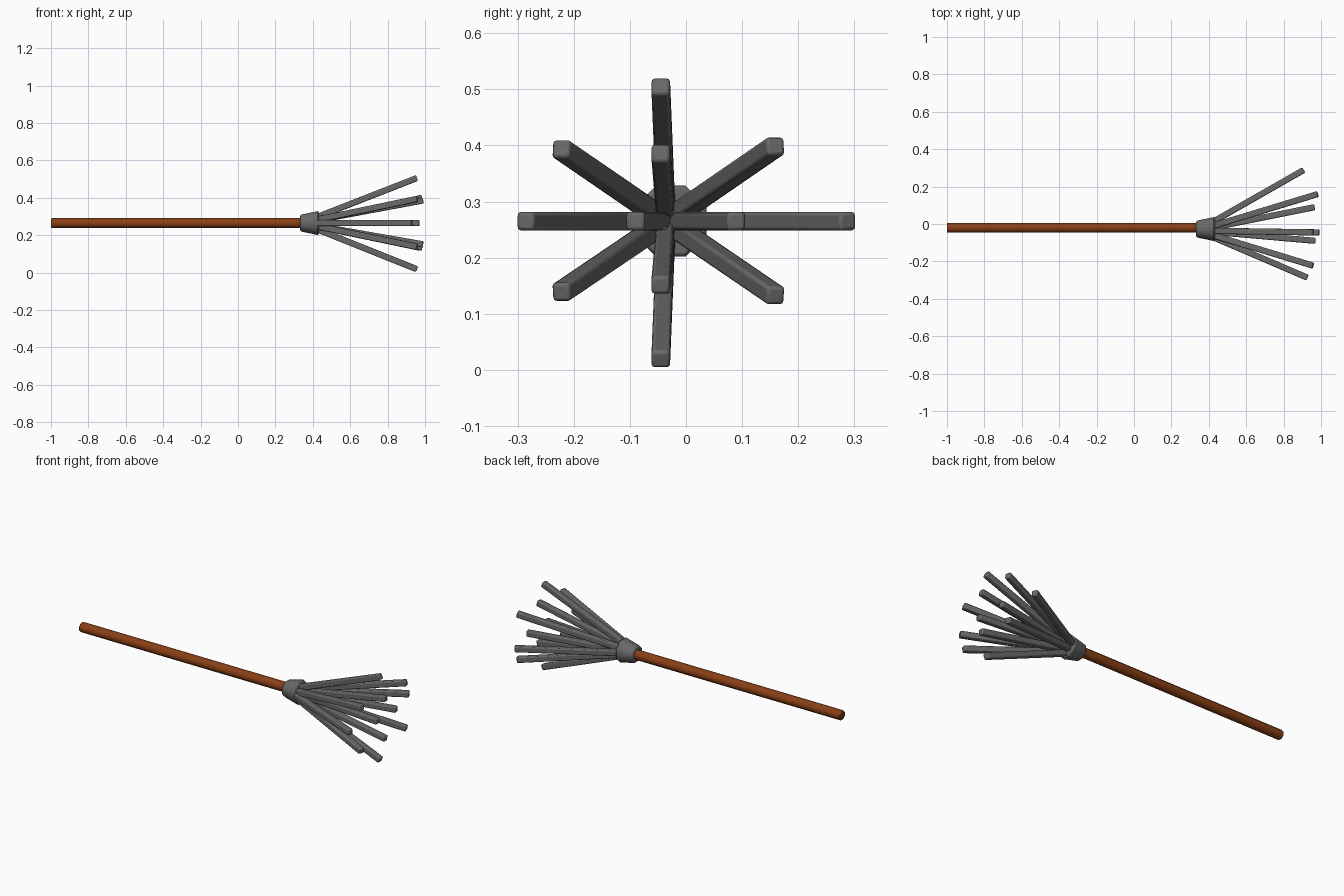
import bpy
import math
from mathutils import Matrix, Vector

cube = bpy.data.objects.get("Cube")
if cube:
    bpy.data.objects.remove(cube, do_unlink=True)


def make_material(name, colour):
    mat = bpy.data.materials.new(name)
    mat.use_nodes = True
    mat.diffuse_color = colour
    bsdf = mat.node_tree.nodes["Principled BSDF"]
    bsdf.inputs["Base Color"].default_value = colour
    bsdf.inputs["Roughness"].default_value = 0.7
    return mat


wood = make_material("brown wood", (0.25, 0.05, 0.008, 1))
metal = make_material("grey metal", (0.14, 0.14, 0.14, 1))


def finish(obj, name, mat, bevel):
    """Name, colour and soften the edges of a part."""
    obj.name = name
    obj.data.materials.append(mat)
    mod = obj.modifiers.new("soft edges", "BEVEL")
    mod.width = bevel
    mod.segments = 2
    mod.limit_method = "ANGLE"
    mod.angle_limit = math.radians(50)
    bpy.ops.object.shade_smooth_by_angle(angle=math.radians(50))


def tapered_rod(name, x0, x1, r0, r1, y, mat, bevel):
    """Octagonal rod along x with flats facing the axes."""
    corner = 1 / math.cos(math.pi / 8)
    bpy.ops.mesh.primitive_cone_add(vertices=8, radius1=r0 * corner,
                                    radius2=r1 * corner, depth=x1 - x0)
    obj = bpy.context.object
    obj.data.transform(Matrix.Rotation(math.pi / 2, 4, "Y")
                       @ Matrix.Rotation(math.pi / 8, 4, "Z"))
    obj.location = ((x0 + x1) / 2, y, AXIS_Z)
    finish(obj, name, mat, bevel)


AXIS_Z = 0.265
ROOT = Vector((0.34, -0.035, AXIS_Z))
TINE_WIDTH = 0.033

# Handle and the flared collar holding the tines
tapered_rod("handle", -1.0, 0.36, 0.026, 0.026, -0.02, wood, 0.005)
tapered_rod("collar", 0.332, 0.432, 0.044, 0.065, -0.027, metal, 0.008)

# Tine tips: outer cross, diagonals, inner cross
tips = {
    "outer_top": (0.957, -0.045, 0.506),
    "outer_bottom": (0.957, -0.045, 0.018),
    "outer_front": (0.928, -0.287, 0.265),
    "outer_back": (0.908, 0.289, 0.265),
    "front_upper": (0.958, -0.223, 0.394),
    "front_lower": (0.958, -0.223, 0.138),
    "back_upper": (0.982, 0.160, 0.399),
    "back_lower": (0.982, 0.160, 0.132),
    "inner_top": (0.990, -0.045, 0.386),
    "inner_bottom": (0.990, -0.045, 0.151),
    "inner_front": (0.970, -0.090, 0.265),
    "inner_back": (0.966, 0.090, 0.265),
}
for name, tip in tips.items():
    span = Vector(tip) - ROOT
    bpy.ops.mesh.primitive_cube_add(size=1)
    tine = bpy.context.object
    tine.data.transform(Matrix.Diagonal((span.length, TINE_WIDTH, TINE_WIDTH, 1)))
    # Yaw then pitch, so each square section stays upright
    pitch = -math.asin(span.z / span.length)
    yaw = math.atan2(span.y, span.x)
    tine.rotation_euler = (0, pitch, yaw)
    tine.location = ROOT + span / 2
    finish(tine, "tine_" + name, metal, 0.006)
